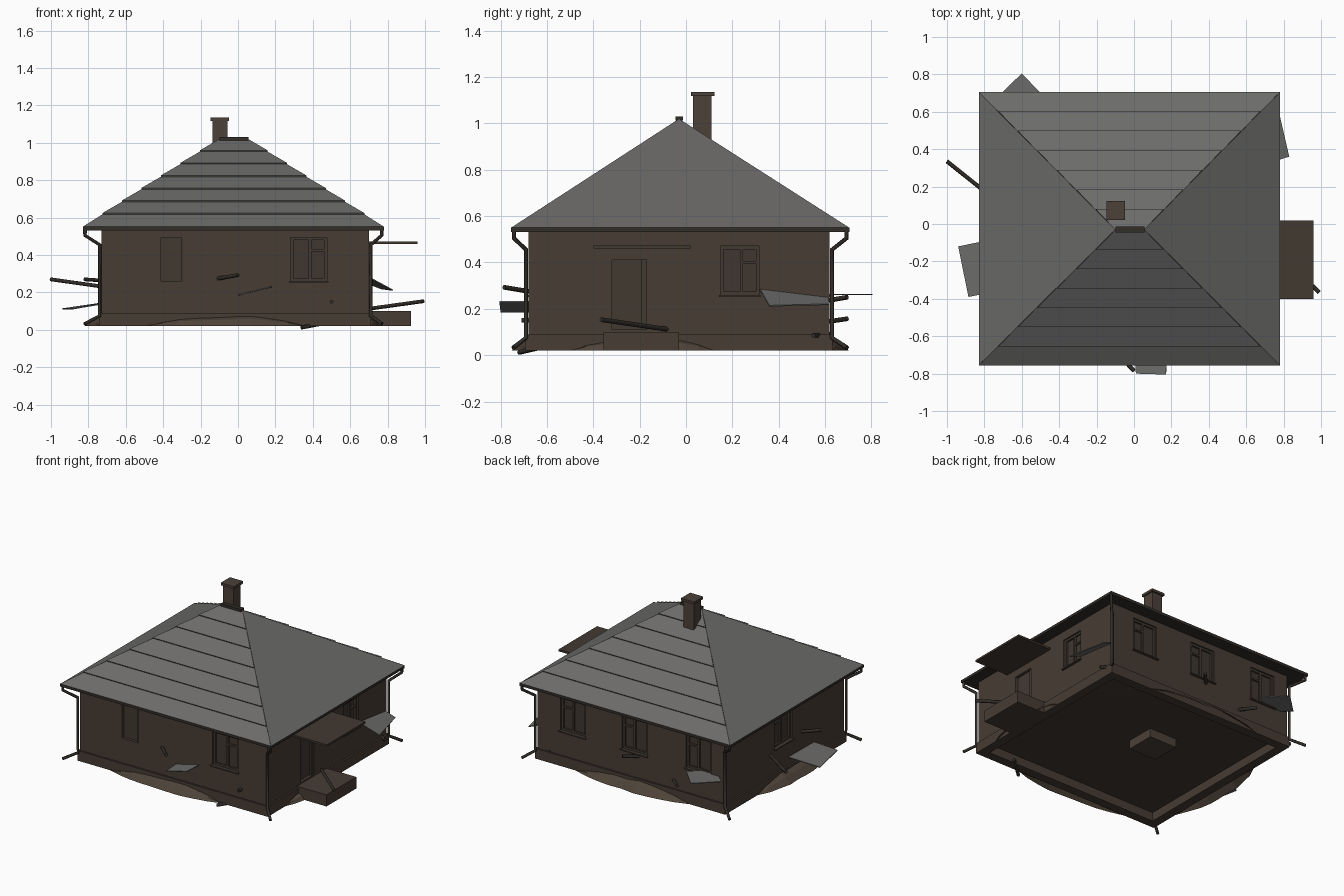
import bpy, bmesh, math, random
from mathutils import Vector

random.seed(4)
cube = bpy.data.objects.get("Cube")
if cube:
    bpy.data.objects.remove(cube, do_unlink=True)


def material(name, rgb):
    m = bpy.data.materials.new(name)
    m.use_nodes = True
    m.diffuse_color = (*rgb, 1)
    m.node_tree.nodes["Principled BSDF"].inputs["Base Color"].default_value = (*rgb, 1)
    return m


WALL = material("weathered brown wall", (.062, .045, .034))
ROOF = material("grey sheet roof", (.15, .148, .145))
DARK = material("dark metal", (.032, .027, .022))
GLASS = material("dim window pane", (.05, .038, .03))
WOOD = material("old timber", (.055, .041, .031))
EARTH = material("dry earth", (.075, .056, .04))
BRICK = material("sooty brick", (.07, .052, .04))


def mesh(name, verts, faces, mat):
    me = bpy.data.meshes.new(name)
    me.from_pydata([tuple(v) for v in verts], [], faces)
    me.materials.append(mat)
    ob = bpy.data.objects.new(name, me)
    bpy.context.scene.collection.objects.link(ob)
    return ob


def box(name, a, b, mat):
    lo = [min(p) for p in zip(a, b)]
    hi = [max(p) for p in zip(a, b)]
    bm = bmesh.new()
    for v in bmesh.ops.create_cube(bm, size=1)["verts"]:
        v.co = Vector([l if c < 0 else h for c, l, h in zip(v.co, lo, hi)])
    me = bpy.data.meshes.new(name)
    bm.to_mesh(me)
    bm.free()
    me.materials.append(mat)
    ob = bpy.data.objects.new(name, me)
    bpy.context.scene.collection.objects.link(ob)
    return ob


def tube(name, pts, radius, mat):
    cu = bpy.data.curves.new(name, 'CURVE')
    cu.dimensions = '3D'
    cu.bevel_depth = radius
    cu.bevel_resolution = 1
    cu.use_fill_caps = True
    sp = cu.splines.new('POLY')
    sp.points.add(len(pts) - 1)
    for p, co in zip(sp.points, pts):
        p.co = (*co, 1)
    cu.materials.append(mat)
    ob = bpy.data.objects.new(name, cu)
    bpy.context.scene.collection.objects.link(ob)


X0, X1, Y0, Y1 = -.73, .70, -.68, .62          # walls
EX0, EX1, EY0, EY1 = -.83, .78, -.755, .705    # eaves
EAVE, TOP, BASE = .55, 1.02, .02


def on_wall(side, along, out, z):
    """Point at a distance along a wall and outward from it."""
    return {"front": (along, Y0 - out, z), "back": (along, Y1 + out, z),
            "right": (X1 + out, along, z), "left": (X0 - out, along, z)}[side]


# Walls with recessed openings
walls = box("walls", (X0, Y0, .08), (X1, Y1, .54), WALL)
openings = [("front", -.348, .125, .26, .495, False), ("front", .378, .195, .26, .495, True),
            ("right", .232, .165, .26, .47, True), ("left", -.02, .19, .26, .49, True),
            ("right", -.245, .15, .11, .41, False)]
openings += [("back", c, .19, .26, .49, True) for c in (.43, -.04, -.53)]
for side, c, w, z0, z1, paned in openings:
    cut = box("cutter", on_wall(side, c - w / 2, .05, z0), on_wall(side, c + w / 2, -.028, z1), WALL)
    mod = walls.modifiers.new("opening", 'BOOLEAN')
    mod.operation, mod.solver, mod.object = 'DIFFERENCE', 'EXACT', cut
    bpy.context.view_layer.objects.active = walls
    bpy.ops.object.modifier_apply(modifier=mod.name)
    bpy.data.objects.remove(cut, do_unlink=True)

    def part(name, u0, u1, a, b, d0, d1, mat):
        box(name, on_wall(side, c + u0 * w, d0, a), on_wall(side, c + u1 * w, d1, b), mat)

    if paned:
        part("window_pane", -.5, .5, z0, z1, -.028, -.023, GLASS)
        for u in (-.5, .0, .42):
            part("window_upright", u, u + .08, z0, z1, -.024, -.01, WOOD)
        for z in (z0, z1 - .014):
            part("window_rail", -.5, .5, z, z + .014, -.024, -.01, WOOD)
        part("window_transom", .0, .5, z1 - .075, z1 - .063, -.024, -.01, WOOD)
        part("window_sill", -.54, .54, z0 - .008, z0, -.02, .014, WOOD)
    else:
        part("board_panel", -.5, .5, z0, z1, -.028, -.02, WOOD)
        part("panel_jamb", .36, .5, z0, z1, -.024, -.008, WOOD)

# Hollow plinth, floor underside and chimney footing
T = .05
for side, a, b in (("front", X0, X1), ("back", X0, X1), ("left", Y0, Y1), ("right", Y0, Y1)):
    box("plinth_" + side, on_wall(side, a - .012, .012, BASE), on_wall(side, b + .012, -T, .09), WALL)
box("chimney_footing", (-.2, -.03, BASE), (.01, .17, .09), BRICK)

# Hipped roof: lapped courses at front and back, plain slopes at the sides
RX0, RX1, RY = -.10, .055, -.03
ridge = Vector((RX0, RY, TOP)), Vector((RX1, RY, TOP))
COURSES = 7
for name, y in (("front", EY0), ("back", EY1)):
    lo = Vector((EX0, y, EAVE)), Vector((EX1, y, EAVE))
    lift = Vector((0, -.004 if y < 0 else .004, .007))
    verts, faces = [], []
    for i in range(COURSES):
        t, s = i / COURSES, (i + 1) / COURSES
        low = [p.lerp(q, t) for p, q in zip(lo, ridge)]
        high = [p.lerp(q, s) for p, q in zip(lo, ridge)]
        n = len(verts)
        raised = [p + (lift if i else lift * .2) for p in low]
        verts += low + raised + high
        quads = [(n, n + 1, n + 3, n + 2), (n + 2, n + 3, n + 5, n + 4)]
        faces += quads if y < 0 else [q[::-1] for q in quads]
    mesh("roof_courses_" + name, verts, faces, ROOF)
for name, x, r in (("left", EX0, ridge[0]), ("right", EX1, ridge[1])):
    f = (0, 1, 2) if x > 0 else (2, 1, 0)
    mesh("roof_slope_" + name, [(x, EY0, EAVE), (x, EY1, EAVE), r], [f], ROOF)
box("eaves_soffit", (EX0, EY0, .532), (EX1, EY1, EAVE), DARK)
box("ridge_cap", (RX0, RY - .016, 1.012), (RX1, RY + .016, 1.03), DARK)

# Chimney
box("chimney_stack", (-.137, .03, .85), (-.057, .11, 1.125), BRICK)
box("chimney_cap", (-.147, .022, 1.118), (-.047, .122, 1.135), BRICK)

# Corner downpipes
for sx, wx, ex in ((-1, X0, EX0), (1, X1, EX1)):
    for sy, wy, ey in ((-1, Y0, EY0), (1, Y1, EY1)):
        px, py = wx + sx * .01, wy + sy * .01
        ox, oy = ex - sx * .012, ey - sy * .012
        tube("downpipe", [(ox, oy, .54), (ox, oy, .505), (px, py, .455), (px, py, .075),
                          (ex - sx * .01, ey - sy * .01, .032)], .01, DARK)

# Porch
box("porch_canopy", (X1 - .01, -.40, .46), (.96, .02, .473), WOOD)
box("porch_step", (X1 - .01, -.355, BASE), (.925, -.03, .10), WALL)


# Earth heaps banked against the walls
def heap(side, a, b, height, depth):
    n = 9
    verts, faces = [], []
    for i in range(n + 1):
        k = math.sin(math.pi * i / n) ** .7
        u = a + (b - a) * i / n
        j = random.uniform(.8, 1.05)
        verts += [on_wall(side, u, -.01, BASE + height * k * j),
                  on_wall(side, u, .012 + depth * .45 * k, BASE + height * .6 * k * j),
                  on_wall(side, u, .012 + depth * k * j, BASE)]
    for i in range(n):
        for r in (0, 1):
            p = i * 3 + r
            q = (p, p + 1, p + 4, p + 3)
            faces.append(q if side in ("front", "right") else q[::-1])
    mesh("earth_heap_" + side, verts, faces, EARTH)


heap("front", -.5, .36, .068, .065)
heap("right", -.5, .12, .07, .07)
heap("back", -.47, .4, .068, .07)
heap("left", -.48, .28, .07, .085)


# Loose roof sheets
def sheet(name, corners):
    ob = mesh(name, corners, [(0, 1, 2, 3)], ROOF)
    mod = ob.modifiers.new("thickness", 'SOLIDIFY')
    mod.thickness = .006


sheet("loose_sheet_front", [(.01, -.80, .19), (.17, -.805, .233), (.18, -.66, .233), (.0, -.66, .19)])
sheet("loose_sheet_right", [(.70, .32, .285), (.83, .36, .215), (.77, .62, .222), (.66, .61, .265)])
sheet("loose_sheet_back", [(-.60, .805, .265), (-.74, .67, .265), (-.62, .56, .265), (-.47, .67, .265)])
sheet("loose_sheet_left", [(-.94, -.12, .115), (-.885, -.39, .115), (-.68, -.35, .15), (-.70, -.07, .15)])

# Fallen beams poking out around the house
beams = [((-1, .335, .27), (-.68, .08, .225)), ((-.82, -.3, .27), (-.70, -.2, .262)),
         ((.99, -.365, .153), (.68, -.07, .11)), ((0, -.785, .293), (-.12, -.66, .272)),
         ((.50, -.71, .15), (.50, -.60, .15)), ((.34, -.72, .012), (.46, -.62, .035)),
         ((.0, .695, .25), (-.1, .58, .23)), ((-.42, .695, .157), (-.3, .58, .14)),
         ((.74, .55, .085), (.6, .62, .09))]
for a, b in beams:
    tube("fallen_beam", [a, b], .011, DARK)

# Floor underside
box("floor_underside", (X0 + T, Y0 + T, .08), (X1 - T, Y1 - T, .088), WOOD)
